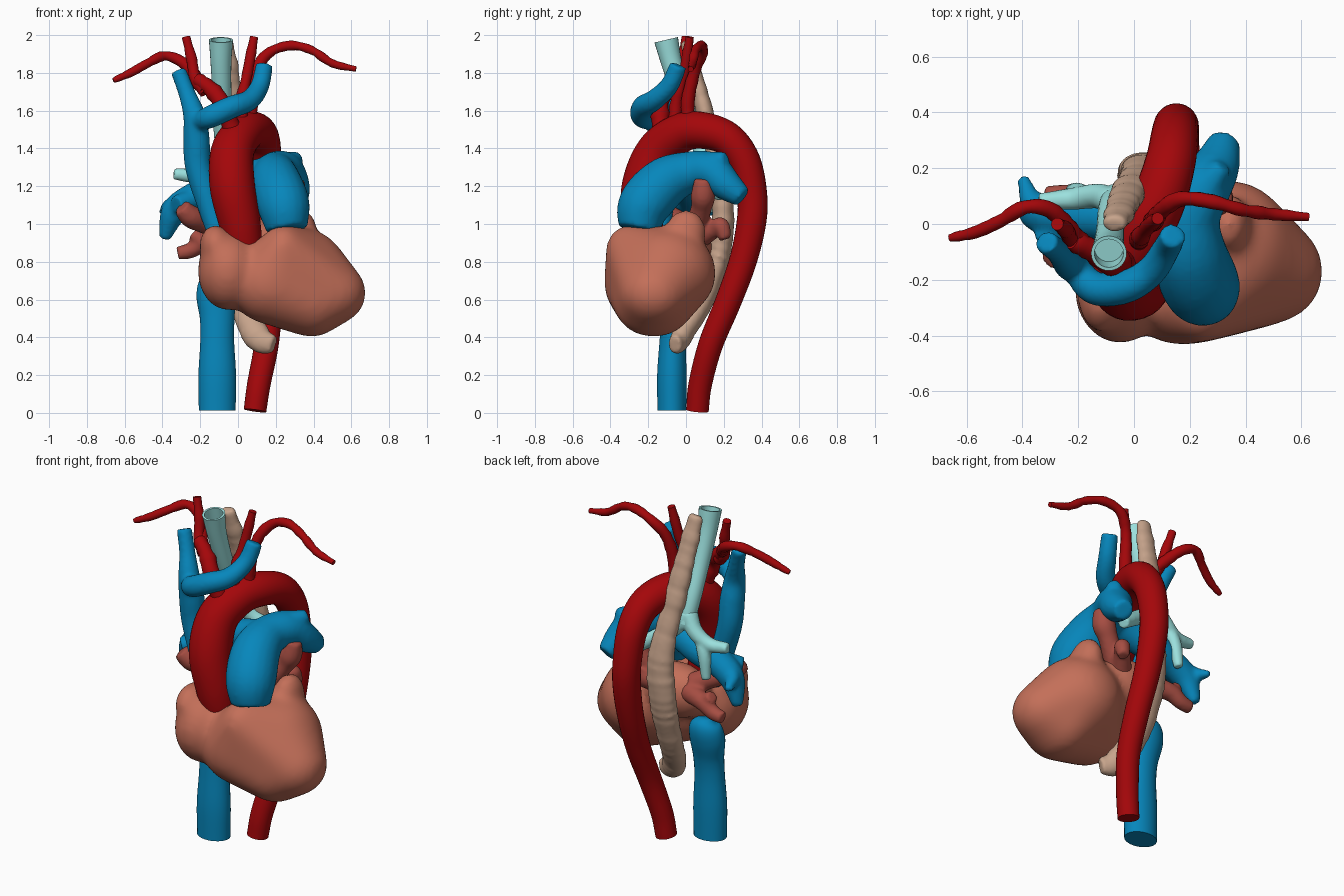
import bpy, bmesh, math, random
from mathutils import Vector, Matrix

random.seed(4)
COL = {
    "red": (0.37, 0.002, 0.003, 1), "blue": (0.002, 0.24, 0.50, 1),
    "heart": (0.55, 0.16, 0.10, 1), "vein": (0.38, 0.075, 0.055, 1),
    "cyan": (0.33, 0.75, 0.73, 1), "beige": (0.57, 0.37, 0.26, 1),
}
MATS = {}
for key, c in COL.items():
    MATS[key] = bpy.data.materials.new(key)
    MATS[key].diffuse_color = c


def spline(pts, steps):
    """Catmull-Rom through (x, y, z, radius) points."""
    p = [Vector(q) for q in pts]
    p = [2 * p[0] - p[1]] + p + [2 * p[-1] - p[-2]]
    out = []
    for i in range(1, len(p) - 2):
        a, b, c, d = p[i - 1:i + 3]
        for k in range(steps):
            t = k / steps
            out.append(0.5 * (2 * b + (c - a) * t + (2 * a - 5 * b + 4 * c - d) * t * t
                              + (3 * b - a - 3 * c + d) * t ** 3))
    return out + [p[-2]]


def tube(bm, pts, sides=20, steps=7, bump=0.0, squash=1.0, hollow=0.0):
    path = spline(pts, steps)
    c = [q.to_3d() for q in path]
    n, rings = None, []
    for i, q in enumerate(path):
        t = (c[min(i + 1, len(c) - 1)] - c[max(i - 1, 0)]).normalized()
        n = t.orthogonal() if n is None else n - t * n.dot(t)
        n.normalize()
        b = t.cross(n)
        r = q[3] * (1 + random.uniform(-bump, bump))
        ring = []
        for k in range(sides):
            a = 2 * math.pi * k / sides
            v = c[i] + (n * math.cos(a) + b * math.sin(a)) * r
            v.y = c[i].y + (v.y - c[i].y) * squash
            ring.append(bm.verts.new(v))
        rings.append(ring)
    for r0, r1 in zip(rings, rings[1:]):
        for k in range(sides):
            j = (k + 1) % sides
            bm.faces.new((r0[k], r0[j], r1[j], r1[k]))
    cap = bm.faces.new(rings[0][::-1])
    bm.faces.new(rings[-1])
    if hollow:  # open mouth at the first end
        bm.normal_update()
        bmesh.ops.inset_individual(bm, faces=[cap], thickness=0.012)
        ext = bmesh.ops.extrude_discrete_faces(bm, faces=[cap])["faces"]
        d = (c[1] - c[0]).normalized() * hollow
        bmesh.ops.translate(bm, verts=ext[0].verts[:], vec=d)


def finish(name, bm, col, voxel=0, smooth=4):
    me = bpy.data.meshes.new(name)
    bmesh.ops.recalc_face_normals(bm, faces=bm.faces[:])
    bm.to_mesh(me)
    bm.free()
    for p in me.polygons:
        p.use_smooth = True
    me.materials.append(MATS[col])
    ob = bpy.data.objects.new(name, me)
    bpy.context.collection.objects.link(ob)
    if voxel:  # fuse overlapping pieces into one soft skin
        m = ob.modifiers.new("fuse", "REMESH")
        m.mode, m.voxel_size, m.use_smooth_shade = "VOXEL", voxel, True
        m = ob.modifiers.new("soften", "SMOOTH")
        m.factor, m.iterations = 0.5, smooth
    else:
        me.set_sharp_from_angle(angle=math.radians(50))
    return ob


def vessel(name, col, paths, voxel=0, smooth=4, **kw):
    bm = bmesh.new()
    for p in paths:
        tube(bm, p, **kw)
    return finish(name, bm, col, voxel, smooth)


def ball(bm, c, r):
    return bmesh.ops.create_uvsphere(bm, u_segments=32, v_segments=20, radius=1,
                                     matrix=Matrix.Translation(c) @ Matrix.Diagonal((*r, 1)))["verts"]


# heart: ventricles wrapped in one hull, then the chambers above fused on
bm = bmesh.new()
hull = []
for c, r in [
    ((0.33, -0.10, 0.74), (0.25, 0.26, 0.24)),    # left ventricle
    ((0.48, -0.17, 0.635), (0.20, 0.19, 0.175)),  # apex
    ((0.39, -0.17, 0.59), (0.18, 0.215, 0.19)),   # underside
    ((0.17, -0.22, 0.69), (0.22, 0.215, 0.22)),   # right ventricle
    ((0.24, -0.29, 0.865), (0.115, 0.135, 0.135)),# outflow
]:
    hull += ball(bm, c, r)
res = bmesh.ops.convex_hull(bm, input=hull)
bmesh.ops.delete(bm, geom=list({g for g in res["geom_interior"] + res["geom_unused"]
                                if isinstance(g, bmesh.types.BMVert)}), context="VERTS")
for c, r in [
    ((-0.05, -0.23, 0.75), (0.165, 0.20, 0.21)),  # right atrium
    ((-0.12, -0.25, 0.89), (0.085, 0.14, 0.11)),  # right appendage
    ((0.06, 0.0, 0.88), (0.21, 0.14, 0.16)),      # left atrium
    ((0.34, 0.0, 0.96), (0.08, 0.11, 0.12)),      # left appendage
]:
    ball(bm, c, r)
finish("heart", bm, "heart", 0.02, 22)

# aorta
vessel("aorta", "red", [[
    (0.04, -0.21, 0.82, .095), (0.01, -0.23, 1.0, .11), (-0.03, -0.22, 1.2, .12),
    (-0.03, -0.15, 1.38, .115), (0.03, -0.03, 1.48, .105), (0.09, 0.09, 1.495, .097),
    (0.13, 0.22, 1.45, .09), (0.145, 0.31, 1.33, .085), (0.15, 0.35, 1.15, .08),
    (0.155, 0.345, 1.0, .078), (0.16, 0.30, 0.8, .073), (0.165, 0.22, 0.58, .069),
    (0.15, 0.13, 0.36, .065), (0.11, 0.075, 0.15, .062), (0.09, 0.06, 0.012, .06)]],
    sides=28)

# arteries to the neck and arms
vessel("neck_and_arm_arteries", "red", [
    [(-0.03, -0.13, 1.5, .05), (-0.08, -0.14, 1.63, .05), (-0.14, -0.10, 1.71, .045), (-0.22, -0.06, 1.77, .034)],
    [(-0.17, -0.08, 1.7, .036), (-0.225, -0.05, 1.77, .032), (-0.245, -0.02, 1.87, .028), (-0.275, 0.0, 1.99, .024)],
    [(-0.17, -0.09, 1.71, .036), (-0.23, -0.02, 1.79, .032), (-0.30, 0.05, 1.86, .028), (-0.39, 0.06, 1.89, .026),
     (-0.48, 0.01, 1.85, .023), (-0.57, -0.03, 1.80, .022), (-0.66, -0.05, 1.76, .014)],
    [(0.02, -0.06, 1.5, .038), (0.02, -0.05, 1.65, .033), (0.05, -0.01, 1.8, .028), (0.085, 0.02, 1.99, .024)],
    [(0.07, 0.02, 1.5, .038), (0.07, 0.01, 1.65, .034), (0.10, 0.05, 1.82, .03), (0.17, 0.09, 1.91, .028),
     (0.28, 0.08, 1.945, .025), (0.39, 0.05, 1.92, .023), (0.50, 0.035, 1.85, .022), (0.625, 0.025, 1.82, .015)],
], sides=14, steps=5, bump=0.1)

# pulmonary artery: trunk with left branch, right branch and twigs
vessel("pulmonary_artery", "blue", [
    [(0.26, -0.25, 0.97, .11), (0.24, -0.22, 1.1, .14), (0.20, -0.11, 1.22, .135), (0.20, 0.02, 1.275, .11),
     (0.25, 0.13, 1.28, .10), (0.295, 0.21, 1.21, .085), (0.325, 0.30, 1.14, .055)],
    [(0.22, 0.07, 1.31, .07), (0.28, 0.16, 1.33, .055), (0.32, 0.21, 1.35, .035)],
    [(0.18, -0.01, 1.27, .09), (0.05, 0.0, 1.24, .09), (-0.12, 0.03, 1.18, .09), (-0.25, 0.03, 1.13, .08),
     (-0.34, 0.04, 1.06, .07), (-0.39, 0.06, 0.92, .03)],
    [(-0.28, 0.04, 1.12, .06), (-0.36, 0.07, 1.09, .045), (-0.40, 0.17, 1.06, .02)],
    [(-0.24, 0.0, 1.13, .06), (-0.33, -0.07, 1.1, .05)],
], voxel=0.013, smooth=6)

# great veins above and below
vessel("upper_great_veins", "blue", [
    [(-0.09, -0.15, 0.90, .055), (-0.15, -0.13, 1.1, .066), (-0.21, -0.12, 1.3, .07), (-0.22, -0.13, 1.45, .07),
     (-0.23, -0.14, 1.57, .06), (-0.27, -0.10, 1.69, .045), (-0.315, -0.065, 1.81, .042)],
    [(-0.21, -0.16, 1.54, .05), (-0.14, -0.23, 1.57, .06), (-0.03, -0.225, 1.62, .06), (0.06, -0.17, 1.655, .055),
     (0.115, -0.09, 1.73, .05), (0.14, -0.04, 1.84, .046)],
], voxel=0.012)
vessel("lower_great_vein", "blue", [[
    (-0.11, -0.075, 0.012, .098), (-0.11, -0.075, 0.2, .10), (-0.11, -0.07, 0.38, .09),
    (-0.11, -0.06, 0.5, .092), (-0.115, -0.04, 0.62, .105), (-0.11, -0.02, 0.70, .09),
    (-0.11, -0.02, 0.745, .04)]], squash=0.78, sides=28)

# pulmonary veins
vessel("pulmonary_veins", "vein", [
    [(-0.05, 0.02, 0.95, .06), (-0.18, -0.04, 1.01, .06), (-0.25, -0.09, 1.04, .06), (-0.30, -0.12, 1.09, .045)],
    [(-0.05, 0.05, 0.92, .06), (-0.18, 0.09, 0.90, .05), (-0.25, 0.10, 0.86, .042), (-0.32, 0.10, 0.845, .036)],
    [(-0.18, 0.08, 0.90, .045), (-0.24, 0.09, 0.95, .035)],
    [(0.16, 0.04, 0.95, .06), (0.25, 0.08, 1.08, .055), (0.29, 0.09, 1.15, .065), (0.31, 0.09, 1.24, .045)],
    [(0.14, 0.06, 0.92, .06), (0.21, 0.15, 0.97, .045), (0.24, 0.185, 0.99, .045), (0.25, 0.21, 0.92, .033)],
], voxel=0.012)

# windpipe with an open mouth, and its branches
vessel("windpipe", "cyan", [[
    (-0.09, -0.105, 1.975, .064), (-0.09, -0.075, 1.85, .055), (-0.085, -0.02, 1.68, .05),
    (-0.08, 0.05, 1.5, .049), (-0.07, 0.10, 1.35, .045)]], hollow=0.09, sides=24)
vessel("airway_branches", "cyan", [
    [(-0.075, 0.08, 1.41, .05), (0.0, 0.12, 1.31, .046), (0.12, 0.15, 1.23, .042), (0.23, 0.18, 1.15, .036)],
    [(0.14, 0.165, 1.22, .032), (0.24, 0.17, 1.21, .027)],
    [(-0.075, 0.08, 1.41, .05), (-0.13, 0.10, 1.32, .045), (-0.22, 0.09, 1.26, .04), (-0.34, 0.08, 1.265, .03)],
    [(-0.16, 0.09, 1.3, .038), (-0.20, 0.11, 1.2, .038), (-0.22, 0.12, 1.06, .027)],
], voxel=0.01, smooth=3)

# gullet, flattened front to back
vessel("gullet", "beige", [[
    (-0.07, 0.0, 1.97, .04), (-0.055, 0.03, 1.85, .055), (-0.035, 0.08, 1.67, .06), (-0.01, 0.13, 1.47, .066),
    (0.02, 0.175, 1.27, .07), (0.035, 0.195, 1.1, .085), (0.025, 0.19, 0.92, .085), (0.025, 0.155, 0.76, .08),
    (0.035, 0.09, 0.59, .075), (0.07, 0.01, 0.46, .072), (0.12, -0.035, 0.385, .07), (0.19, -0.06, 0.36, .05)]],
    voxel=0.012, bump=0.06, squash=0.7)
